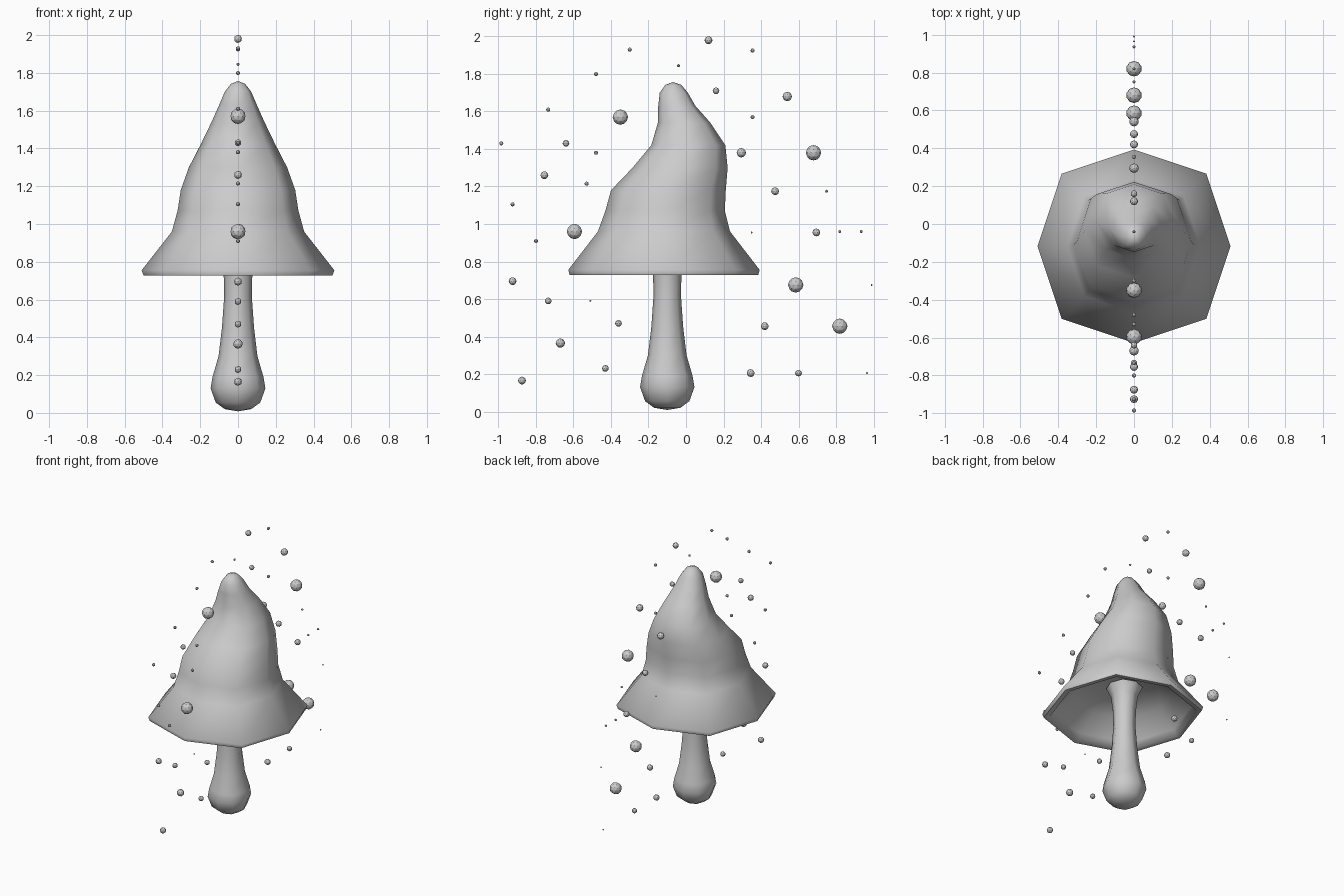
import bpy, bmesh, math

SIDES = 8


def finish(bm, name, angle):
    bmesh.ops.recalc_face_normals(bm, faces=bm.faces)
    me = bpy.data.meshes.new(name)
    bm.to_mesh(me)
    bm.free()
    ob = bpy.data.objects.new(name, me)
    bpy.context.collection.objects.link(ob)
    bpy.ops.object.select_all(action='DESELECT')
    ob.select_set(True)
    bpy.context.view_layer.objects.active = ob
    if angle:
        bpy.ops.object.shade_smooth_by_angle(angle=math.radians(angle))
    return ob


def loft(name, rings, start, end, angle, diag=1.0):
    """Skin eight-sided rings (z, y_front, y_back, half_width) between two (y, z) tips."""
    bm = bmesh.new()
    loops = []
    for z, y0, y1, w in rings:
        loop = []
        for i in range(SIDES):
            a = 2 * math.pi * i / SIDES
            k = diag if i % 2 else 1.0
            loop.append(bm.verts.new((w * k * math.cos(a),
                                      (y0 + y1) / 2 + (y1 - y0) / 2 * k * math.sin(a), z)))
        loops.append(loop)
    for a, b in zip(loops, loops[1:]):
        for i in range(SIDES):
            j = (i + 1) % SIDES
            bm.faces.new((a[i], a[j], b[j], b[i]))
    for (y, z), loop in ((start, loops[0]), (end, loops[-1])):
        tip = bm.verts.new((0, y, z))
        for i in range(SIDES):
            bm.faces.new((tip, loop[i], loop[(i + 1) % SIDES]))
    return finish(bm, name, angle)


# Hollow cap: inside ceiling, rim, then the leaning outer surface up to the tip
cap = [
    (0.93, -0.32, 0.12, 0.22), (0.88, -0.43, 0.20, 0.32), (0.77, -0.55, 0.32, 0.44),
    (0.73, -0.58, 0.35, 0.465), (0.727, -0.62, 0.385, 0.50),
    (0.755, -0.628, 0.393, 0.51), (0.96, -0.47, 0.235, 0.35), (1.07, -0.43, 0.207, 0.32),
    (1.18, -0.40, 0.212, 0.303), (1.30, -0.285, 0.222, 0.26), (1.42, -0.185, 0.21, 0.198),
    (1.54, -0.15, 0.13, 0.14), (1.63, -0.148, 0.05, 0.10), (1.70, -0.14, 0.01, 0.07),
    (1.742, -0.11, -0.025, 0.038),
]
loft("mushroom_cap", cap, (-0.10, 0.94), (-0.07, 1.757), 65, 1.06)

# Stem with a bulbous foot and a flare under the cap
stem_profile = [(0.02, 0.07), (0.055, 0.118), (0.13, 0.145), (0.19, 0.135), (0.30, 0.103),
                (0.45, 0.085), (0.62, 0.073), (0.74, 0.076), (0.85, 0.088), (0.92, 0.12)]
loft("stem", [(z, -0.1 - r, -0.1 + r, r) for z, r in stem_profile],
     (-0.1, 0.008), (-0.1, 0.93), 60, 1.02)

# Floating spores in the plane x = 0, grouped by radius: (y, z)
spores = {
    0.041: [(-.35, 1.57), (.68, 1.38), (-.595, .96), (.585, .675), (.82, .455)],
    0.025: [(.54, 1.68), (.295, 1.38), (-.67, .365)],
    0.021: [(.12, 1.98), (-.755, 1.26), (.475, 1.175), (.695, .955), (-.925, .695),
            (.42, .455), (.345, .205), (-.875, .165)],
    0.018: [(.16, 1.71), (-.64, 1.43), (-.735, .59), (-.36, .47), (-.43, .23), (.60, .205)],
    0.011: [(-.30, 1.93), (.355, 1.925), (-.48, 1.80), (-.735, 1.61), (.355, 1.57),
            (-.985, 1.43), (-.48, 1.38), (-.53, 1.215), (-.925, 1.105), (-.80, .91)],
    0.008: [(-.04, 1.845), (.75, 1.175), (.82, .96), (.935, .96)],
    0.005: [(.35, .955), (-.51, .59), (.965, .205), (.99, .675)],
}
bm = bmesh.new()
for r, points in spores.items():
    for y, z in points:
        bmesh.ops.create_icosphere(bm, subdivisions=2, radius=r)
        bm.verts.ensure_lookup_table()
        bmesh.ops.translate(bm, verts=bm.verts[-42:], vec=(0, y, z))
finish(bm, "spores", 0)
